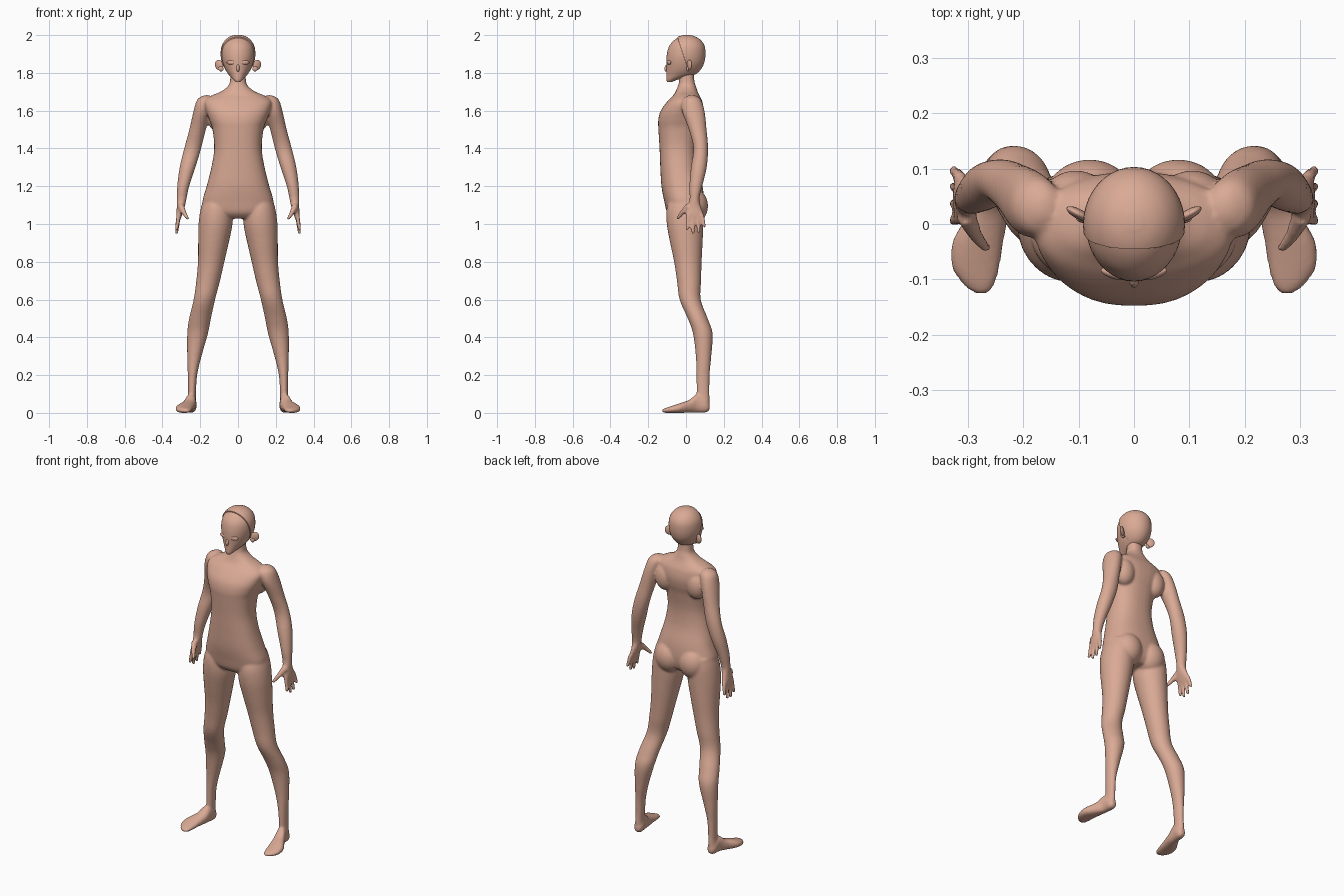
import bpy, bmesh, math
from mathutils import Vector, Matrix

if "Cube" in bpy.data.objects:
    bpy.data.objects.remove(bpy.data.objects["Cube"])

skin = bpy.data.materials.new("skin")
skin.diffuse_color = (0.70, 0.40, 0.30, 1)
skin.use_nodes = True
skin.node_tree.nodes["Principled BSDF"].inputs["Base Color"].default_value = skin.diffuse_color


def spline(rows, steps=4):
    """Smooth interpolation between rows of section values."""
    out = []
    for i in range(len(rows) - 1):
        a, b = rows[max(i - 1, 0)], rows[i]
        c, d = rows[i + 1], rows[min(i + 2, len(rows) - 1)]
        for k in range(steps):
            t = k / steps
            out.append([0.5 * (2 * q + (r - p) * t + (2 * p - 5 * q + 4 * r - s) * t * t
                               + (3 * q - p - 3 * r + s) * t ** 3)
                        for p, q, r, s in zip(a, b, c, d)])
    return out + [list(rows[-1])]


def loft(bm, rows, place, sides=28, power=2.0):
    """Closed tube; place(row, cos, sin) gives a point of a section."""
    def soft(v):
        return math.copysign(abs(v) ** (2 / power), v)
    rings = []
    for row in spline(rows):
        rings.append([bm.verts.new(place(row, soft(math.cos(a)), soft(math.sin(a))))
                      for a in (2 * math.pi * k / sides for k in range(sides))])
    for r0, r1 in zip(rings, rings[1:]):
        for k in range(sides):
            n = (k + 1) % sides
            bm.faces.new((r0[k], r0[n], r1[n], r1[k]))
    bm.faces.new(rings[0])
    bm.faces.new(rings[-1])


def ball(bm, centre, radii, rot=Matrix()):
    m = Matrix.Translation(centre) @ rot @ Matrix.Diagonal((*radii, 1))
    bmesh.ops.create_uvsphere(bm, u_segments=24, v_segments=14, radius=1, matrix=m)


def digit(bm, a, b, r0, r1):
    """Tapered finger with a round tip."""
    a, b = Vector(a), Vector(b)
    d = b - a
    rot = d.to_track_quat('Z', 'Y').to_matrix().to_4x4()
    bmesh.ops.create_cone(bm, cap_ends=True, segments=14, radius1=r0, radius2=r1,
                          depth=d.length, matrix=Matrix.Translation((a + b) / 2) @ rot)
    ball(bm, b, (r1, r1, r1))


def finish(name, bm):
    bmesh.ops.recalc_face_normals(bm, faces=bm.faces)
    me = bpy.data.meshes.new(name)
    bm.to_mesh(me)
    bm.free()
    me.materials.append(skin)
    for p in me.polygons:
        p.use_smooth = True
    ob = bpy.data.objects.new(name, me)
    bpy.context.collection.objects.link(ob)
    return ob


# Section placers: depth-bounded, centred, and foot (running along y)
def trunk(r, c, s):
    return (r[1] * c, (r[2] + r[3]) / 2 + (r[3] - r[2]) / 2 * s, r[0])


def limb(side):
    return lambda r, c, s: (side * (r[1] + r[3] * c), r[2] + r[4] * s, r[0])


def sole(side):
    return lambda r, c, s: (side * (r[1] + r[2] * c), r[0],
                            (r[3] + r[4]) / 2 + (r[4] - r[3]) / 2 * s)


# z, half width, front y, back y
torso = [(1.03, .11, -.07, .06), (1.06, .175, -.10, .085), (1.12, .188, -.115, .095),
         (1.2, .166, -.13, .088), (1.3, .141, -.136, .065), (1.4, .126, -.14, .06),
         (1.5, .135, -.146, .075), (1.55, .152, -.147, .088), (1.6, .17, -.134, .094),
         (1.65, .178, -.098, .086), (1.68, .14, -.069, .072), (1.70, .092, -.056, .062),
         (1.73, .053, -.043, .052), (1.76, .042, -.036, .044), (1.83, .04, -.035, .04)]
# z, centre x, centre y, half width, half depth
arm = [(1.682, .165, .03, .012, .015), (1.66, .172, .03, .043, .048),
       (1.6, .189, .038, .046, .06), (1.5, .214, .062, .044, .047),
       (1.4, .24, .078, .045, .039), (1.3, .267, .068, .042, .042),
       (1.2, .29, .052, .032, .034), (1.13, .299, .045, .026, .026),
       (1.09, .303, .043, .021, .037), (1.05, .311, .045, .016, .049),
       (1.02, .315, .048, .009, .044)]
leg = [(1.14, .11, 0, .07, .085), (1.08, .115, -.005, .083, .098), (1.0, .119, -.005, .09, .097),
       (.9, .13, .002, .081, .086), (.8, .142, .01, .07, .073), (.7, .158, .016, .063, .064),
       (.6, .178, .022, .057, .056), (.5, .201, .062, .058, .053), (.42, .214, .089, .055, .052),
       (.3, .231, .093, .038, .041), (.2, .241, .09, .025, .035), (.1, .244, .09, .021, .034),
       (.05, .246, .09, .024, .034), (.015, .246, .09, .02, .028)]
# y, centre x, half width, bottom z, top z
foot = [(.125, .246, .012, .015, .045), (.105, .246, .026, .002, .07), (.06, .25, .028, .001, .1),
        (.02, .262, .036, .001, .07), (-.03, .281, .046, 0, .052), (-.075, .286, .044, 0, .037),
        (-.108, .28, .03, 0, .026), (-.126, .275, .012, .004, .018)]

# Body: overlapping parts fused into one skin
bm = bmesh.new()
loft(bm, torso, trunk, 40, 2.35)
for s in (-1, 1):
    loft(bm, arm, limb(s))
    loft(bm, leg, limb(s))
    loft(bm, foot, sole(s), power=2.3)
    ball(bm, (s * .08, .037, 1.095), (.085, .08, .095))      # buttock
    ball(bm, (s * .105, .045, 1.57), (.06, .052, .08))       # shoulder blade
    for y0, y1, z1 in ((.012, .006, .975), (.036, .037, .955),
                       (.06, .068, .96), (.083, .097, .99)):
        digit(bm, (s * .313, y0, 1.05), (s * .325, y1, z1), .0125, .0095)
    digit(bm, (s * .303, .015, 1.095), (s * .286, -.02, 1.06), .019, .013)
    digit(bm, (s * .286, -.02, 1.06), (s * .268, -.043, 1.03), .013, .0095)
body = finish("body", bm)
rm = body.modifiers.new("fuse", 'REMESH')
rm.mode, rm.voxel_size, rm.use_smooth_shade = 'VOXEL', .0065, True
sm = body.modifiers.new("soften", 'SMOOTH')
sm.factor, sm.iterations = .5, 6

# Head: lofted skull with a raised scalp behind the hairline
skull = [(1.752, .012, -.1, -.075), (1.765, .026, -.104, -.04), (1.79, .049, -.104, .045),
         (1.82, .068, -.103, .077), (1.86, .082, -.104, .093), (1.9, .087, -.101, .098),
         (1.94, .082, -.09, .094), (1.97, .064, -.066, .075), (1.988, .04, -.038, .047),
         (1.996, .012, -.008, .018)]
bm = bmesh.new()
loft(bm, skull, trunk, 40)
point, normal = Vector((0, -.05, 2)), Vector((0, 1, .333)).normalized()
for gap in (0, .002):
    bmesh.ops.bisect_plane(bm, geom=bm.verts[:] + bm.edges[:] + bm.faces[:],
                           plane_co=point + normal * gap, plane_no=normal)
for v in bm.verts:
    if (v.co - point).dot(normal) > .001:
        lift = min(max((v.co.z - 1.8) / .05, 0), 1) * .005
        v.co += (v.co - Vector((0, 0, 1.89))).normalized() * lift
head = finish("head", bm)
bpy.context.view_layer.objects.active = head
head.select_set(True)
bpy.ops.object.shade_smooth_by_angle(angle=math.radians(40))

# Nose
bm = bmesh.new()
ball(bm, (0, -.101, 1.826), (.009, .013, .02), Matrix.Rotation(-.3, 4, 'X'))
finish("nose", bm)

# Eyes and ears
for s, side in ((-1, "left"), (1, "right")):
    bm = bmesh.new()
    ball(bm, (s * .036, -.09, 1.855), (.025, .009, .012), Matrix.Rotation(s * .3, 4, 'Z'))
    finish(side + "_eye", bm)
    bm = bmesh.new()
    ball(bm, (s * .1, .018, 1.842), (.024, .009, .028),
         Matrix.Rotation(s * .5, 4, 'Z') @ Matrix.Rotation(s * .35, 4, 'Y'))
    ball(bm, (s * .09, .01, 1.822), (.014, .008, .014))
    finish(side + "_ear", bm)
